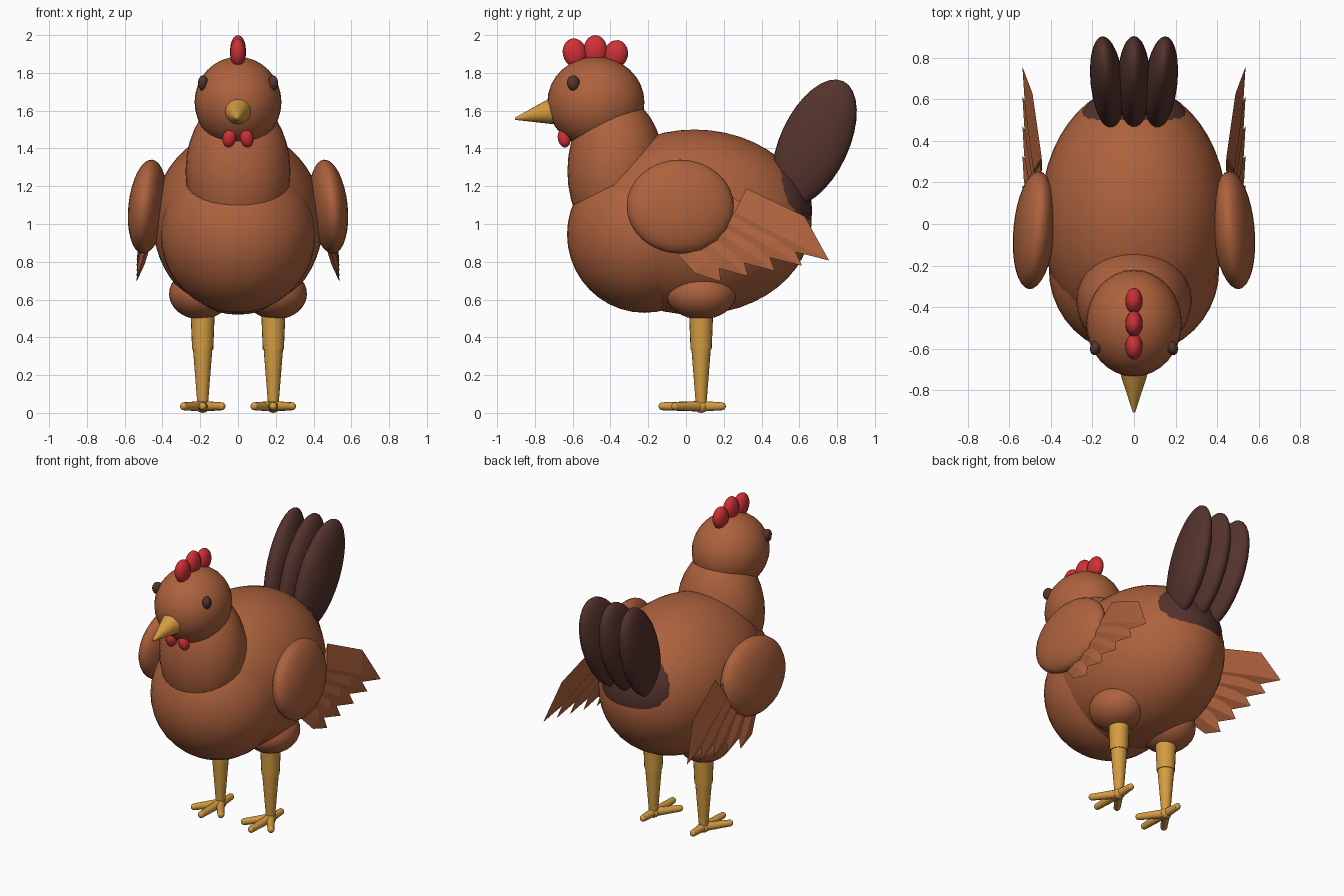
import bpy, bmesh, math
from mathutils import Vector, Matrix, Euler

if "Cube" in bpy.data.objects:
    bpy.data.objects.remove(bpy.data.objects["Cube"])


def material(name, rgb):
    m = bpy.data.materials.new(name)
    m.diffuse_color = (*rgb, 1)
    m.use_nodes = True
    m.node_tree.nodes["Principled BSDF"].inputs["Base Color"].default_value = m.diffuse_color
    return m


BROWN = material("chestnut_brown", (0.42, 0.122, 0.047))
DARK = material("dark_brown", (0.09, 0.033, 0.026))
YELLOW = material("horn_yellow", (0.66, 0.335, 0.052))
RED = material("comb_red", (0.62, 0.03, 0.036))


def finish(name, bm, mat, smooth=True):
    bmesh.ops.recalc_face_normals(bm, faces=bm.faces)
    mesh = bpy.data.meshes.new(name)
    bm.to_mesh(mesh)
    bm.free()
    mesh.materials.append(mat)
    for p in mesh.polygons:
        p.use_smooth = smooth
    ob = bpy.data.objects.new(name, mesh)
    bpy.context.collection.objects.link(ob)
    if smooth:
        bpy.ops.object.select_all(action='DESELECT')
        ob.select_set(True)
        bpy.context.view_layer.objects.active = ob
        bpy.ops.object.shade_smooth_by_angle(angle=math.radians(40))
    return ob


def ellipsoid(name, loc, radii, mat, rot=(0, 0, 0), seg=32):
    """Scaled sphere; rotation in degrees."""
    bm = bmesh.new()
    e = Euler([math.radians(a) for a in rot])
    m = Matrix.LocRotScale(Vector(loc), e, Vector(radii))
    bmesh.ops.create_uvsphere(bm, u_segments=seg, v_segments=seg // 2, radius=1, matrix=m)
    return finish(name, bm, mat)


def cone(name, a, b, ra, rb, mat, seg=20):
    """Tapered cylinder from point a to point b."""
    a, b = Vector(a), Vector(b)
    d = b - a
    m = Matrix.Translation((a + b) / 2) @ d.to_track_quat('Z', 'Y').to_matrix().to_4x4()
    bm = bmesh.new()
    bmesh.ops.create_cone(bm, cap_ends=True, segments=seg, radius1=ra, radius2=rb,
                          depth=d.length, matrix=m)
    return finish(name, bm, mat)


def lerp(a, b, t):
    return a + (b - a) * t


def feather(name, side, i, t):
    """Flat-faced blade with a diamond section, narrowing to a point."""
    root = Vector((lerp(-0.04, 0.24, t), lerp(0.935, 1.07, t)))
    tip = Vector((lerp(0.185, 0.757, t), lerp(0.695, 0.807, t)))
    axis = tip - root
    perp = Vector((-axis.y, axis.x)).normalized()
    up, low = lerp(0.09, 0.15, t), lerp(0.07, 0.05, t)
    bm = bmesh.new()
    rings = []
    for s, w, thick in ((0.03, 0.95, 0.03), (0.62, 1.0, 0.026)):
        c = root + axis * s
        x = lerp(0.46, 0.535, s) - 0.002 * i
        hi, lo = c + perp * up * w, c - perp * low * w
        pts = ((x - 0.01, *hi), (x + thick, *c), (x + 0.02, *lo), (x - 0.012, *c))
        rings.append([bm.verts.new((side * p[0], p[1], p[2])) for p in pts])
    end = bm.verts.new((side * 0.537, *tip))
    bm.faces.new(rings[0])
    for k in range(4):
        n = (k + 1) % 4
        bm.faces.new((rings[0][k], rings[0][n], rings[1][n], rings[1][k]))
        bm.faces.new((rings[1][k], rings[1][n], end))
    finish(name, bm, BROWN, smooth=False)


# Torso, neck and head
ellipsoid("body", (0, 0.045, 1.01), (0.45, 0.62, 0.49), BROWN, seg=48)
ellipsoid("breast", (0, -0.22, 0.945), (0.41, 0.41, 0.415), BROWN, seg=40)
ellipsoid("neck", (0, -0.37, 1.28), (0.278, 0.258, 0.40), BROWN)
ellipsoid("head", (0, -0.477, 1.645), (0.23, 0.257, 0.24), BROWN)

# Beak and comb
cone("beak", (0, -0.69, 1.60), (0, -0.905, 1.557), 0.076, 0.006, YELLOW)
for i, (y, z, h) in enumerate(((-0.59, 1.907, 0.076), (-0.48, 1.92, 0.08), (-0.37, 1.9, 0.074))):
    ellipsoid(f"comb_lobe_{i + 1}", (0, y, z), (0.042, 0.063, h), RED,
              rot=(10 * (1 - i), 0, 0), seg=20)

# Tail feathers fanned over a dark rump
ellipsoid("rump", (0, 0.40, 1.07), (0.30, 0.268, 0.293), DARK)
for i in (-1, 0, 1):
    ellipsoid(f"tail_feather_{i + 2}", (i * 0.13, 0.68, 1.43), (0.079, 0.182, 0.36), DARK,
              rot=(-25, 0, -6 * i))

for side, tag in ((-1, "left"), (1, "right")):
    # Face details
    ellipsoid(f"eye_{tag}", (side * 0.184, -0.595, 1.745), (0.027, 0.036, 0.042), DARK,
              rot=(20, 0, 20 * side), seg=16)
    ellipsoid(f"wattle_{tag}", (side * 0.046, -0.645, 1.455), (0.036, 0.034, 0.051), RED,
              rot=(10, -12 * side, 0), seg=20)

    # Wing shoulder and its feathers
    ellipsoid(f"wing_{tag}", (side * 0.48, -0.03, 1.092), (0.098, 0.285, 0.25), BROWN,
              rot=(0, -6 * side, 5 * side))
    for i in range(5):
        feather(f"wing_feather_{tag}_{i + 1}", side, i, i / 4)

    # Thigh, leg and foot
    x, y = side * 0.187, 0.08
    ellipsoid(f"thigh_{tag}", (side * 0.2, y, 0.63), (0.165, 0.185, 0.135), BROWN)
    cone(f"upper_leg_{tag}", (x, y, 0.58), (x, y, 0.335), 0.066, 0.056, YELLOW)
    cone(f"lower_leg_{tag}", (x, y, 0.36), (x, y, 0.03), 0.053, 0.027, YELLOW)
    for name, angle, reach in (("middle", 0, 0.225), ("inner", -36, 0.19),
                               ("outer", 36, 0.19), ("rear", 180, 0.13)):
        a = math.radians(angle)
        d = Vector((math.sin(a) * side, -math.cos(a), 0))
        start = Vector((x, y, 0.035))
        tip = start + d * (reach - 0.02)
        cone(f"{name}_toe_{tag}", start, tip, 0.028, 0.021, YELLOW, seg=14)
        ellipsoid(f"{name}_toe_tip_{tag}", tip, (0.021,) * 3, YELLOW, seg=14)
    ellipsoid(f"foot_{tag}", (x, y, 0.033), (0.036, 0.036, 0.033), YELLOW, seg=16)
